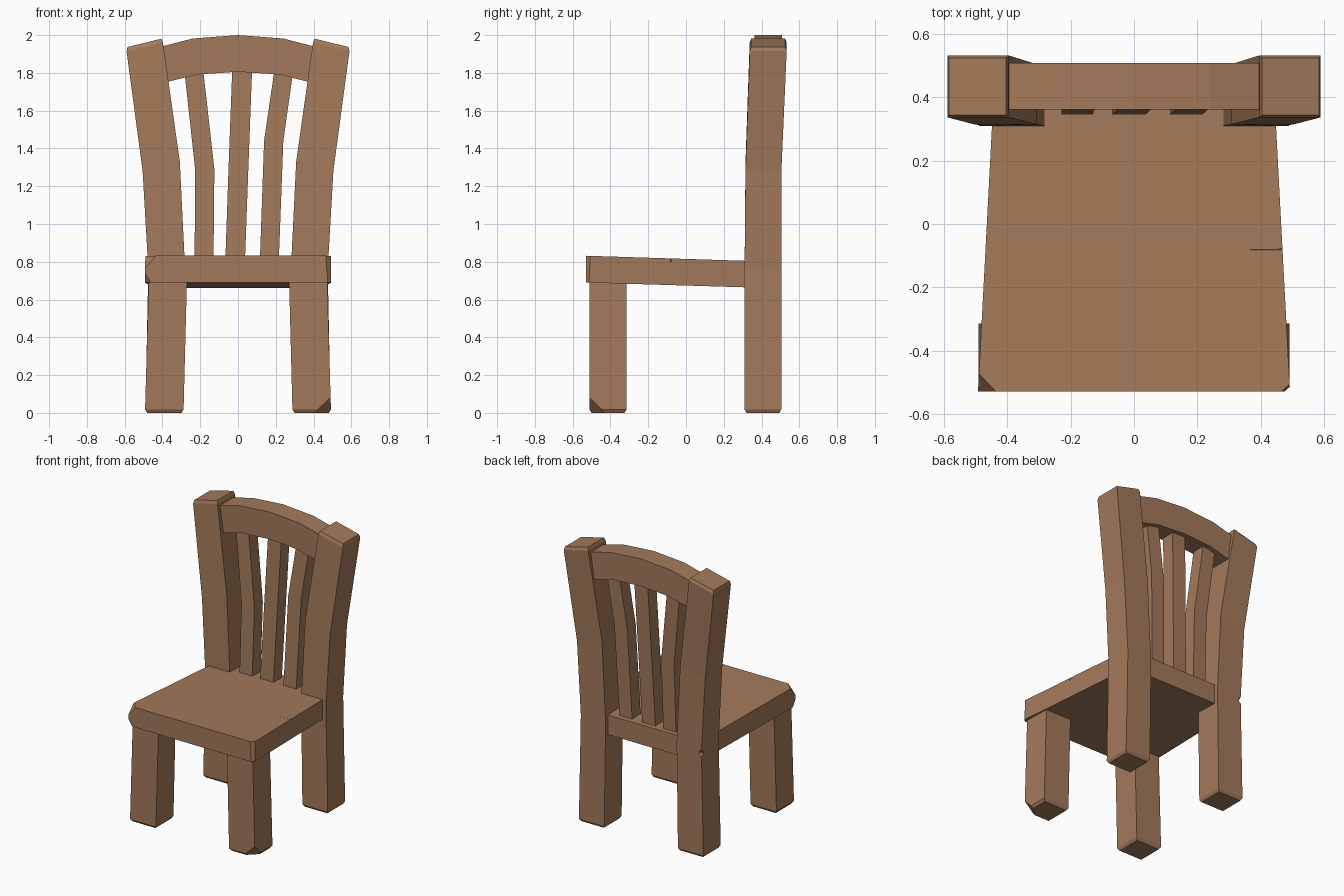
import bpy
import bmesh
from mathutils import Vector

if "Cube" in bpy.data.objects:
    bpy.data.objects.remove(bpy.data.objects["Cube"])

wood = bpy.data.materials.new("brown wood")
wood.diffuse_color = (0.37, 0.195, 0.105, 1.0)
wood.use_nodes = True
wood.node_tree.nodes["Principled BSDF"].inputs["Base Color"].default_value = wood.diffuse_color


def loft(name, rings, chips=()):
    """Skin rings of points, cap both ends, then slice off chipped corners.
    Each chip is three points on its plane plus the corner to remove."""
    bm = bmesh.new()
    loops = [[bm.verts.new(p) for p in ring] for ring in rings]
    n = len(loops[0])
    for a, b in zip(loops, loops[1:]):
        for i in range(n):
            j = (i + 1) % n
            bm.faces.new((a[i], a[j], b[j], b[i]))
    bm.faces.new(loops[0][::-1])
    bm.faces.new(loops[-1])
    for p, q, r, corner in chips:
        p, q, r, corner = map(Vector, (p, q, r, corner))
        no = (q - p).cross(r - p).normalized()
        if no.dot(corner - p) < 0:
            no = -no
        bmesh.ops.bisect_plane(bm, geom=bm.verts[:] + bm.edges[:] + bm.faces[:],
                               plane_co=p, plane_no=no, clear_outer=True)
        bmesh.ops.holes_fill(bm, edges=[e for e in bm.edges if e.is_boundary], sides=0)
    bmesh.ops.recalc_face_normals(bm, faces=bm.faces[:])
    me = bpy.data.meshes.new(name)
    bm.to_mesh(me)
    bm.free()
    me.materials.append(wood)
    ob = bpy.data.objects.new(name, me)
    bpy.context.collection.objects.link(ob)
    return ob


def bar(name, sections, sx=1, chips=()):
    """Upright bar from sections (xa, za, xb, zb, y front, y back)."""
    rings = [[(sx * xa, y0, za), (sx * xb, y0, zb), (sx * xb, y1, zb), (sx * xa, y1, za)]
             for xa, za, xb, zb, y0, y1 in sections]
    return loft(name, rings, chips)


def carve(ob, cutter):
    """Cut a nick out of a part."""
    cutter.hide_render = True
    mod = ob.modifiers.new("nick", 'BOOLEAN')
    mod.operation = 'DIFFERENCE'
    mod.solver = 'EXACT'
    mod.object = cutter
    dg = bpy.context.evaluated_depsgraph_get()
    me = bpy.data.meshes.new_from_object(ob.evaluated_get(dg))
    ob.modifiers.clear()
    ob.data = me
    bpy.data.objects.remove(cutter)


# Seat: tapered, sloping slab with chipped front corners
seat_rings = [[(-w, y, lo), (w, y, lo), (w, y, hi), (-w, y, hi)]
              for y, w, lo, hi in ((-0.53, 0.493, 0.69, 0.832), (0.475, 0.44, 0.66, 0.80))]
seat = loft("seat", seat_rings, [
    ((-0.493, -0.47, 0.83), (-0.435, -0.53, 0.832), (-0.493, -0.53, 0.765), (-0.493, -0.53, 0.832)),
    ((-0.493, -0.50, 0.69), (-0.46, -0.53, 0.69), (-0.493, -0.53, 0.74), (-0.493, -0.53, 0.69)),
    ((0.493, -0.505, 0.83), (0.465, -0.53, 0.83), (0.475, -0.53, 0.69), (0.493, -0.53, 0.83)),
])
# Small crack in the right edge of the seat
carve(seat, loft("crack_cutter", [
    [(0.36, -0.081, 0.80), (0.52, -0.081, 0.80), (0.52, -0.079, 0.80)],
    [(0.36, -0.082, 0.84), (0.52, -0.082, 0.84), (0.52, -0.050, 0.84)]]))

for sx, side in ((-1, "left"), (1, "right")):
    # Front legs, the right one with a chipped toe
    chips = [((0.405, -0.51, 0), (0.49, -0.43, 0), (0.49, -0.51, 0.08),
              (0.49, -0.51, 0))] if sx > 0 else []
    bar("front_leg_" + side, [
        (0.48, 0, 0.30, 0, -0.50, -0.325),
        (0.492, 0.018, 0.288, 0.018, -0.512, -0.315),
        (0.472, 0.72, 0.27, 0.72, -0.51, -0.315)], sx, chips)
    # Back leg and bent back post in one piece
    post = bar("back_post_" + side, [
        (0.48, 0, 0.30, 0, 0.32, 0.495),
        (0.49, 0.018, 0.29, 0.018, 0.31, 0.505),
        (0.475, 0.76, 0.28, 0.76, 0.31, 0.505),
        (0.505, 1.28, 0.308, 1.33, 0.315, 0.505),
        (0.59, 1.915, 0.397, 1.96, 0.337, 0.533),
        (0.585, 1.937, 0.405, 1.981, 0.345, 0.525)], sx)
    if sx < 0:
        # Nick in the rear outer edge at seat height
        carve(post, loft("nick_cutter", [
            [(-0.53, 0.50, 0.69), (-0.53, 0.50, 0.80), (-0.49, 0.54, 0.80), (-0.49, 0.54, 0.69)],
            [(-0.47, 0.483, 0.735), (-0.47, 0.483, 0.745),
             (-0.455, 0.50, 0.745), (-0.455, 0.50, 0.735)]]))

# Back slats: (z, left x, right x) at foot, bend and head
slats = {
    "left": ((0.78, -0.23, -0.13), (1.29, -0.227, -0.125), (1.83, -0.286, -0.186)),
    "middle": ((0.78, -0.068, 0.036), (1.30, -0.05, 0.055), (1.83, -0.03, 0.075)),
    "right": ((0.78, 0.115, 0.215), (1.44, 0.138, 0.24), (1.83, 0.195, 0.295)),
}
for side, pts in slats.items():
    bar("back_slat_" + side, [
        (a, z, b, z, 0.345 + 0.035 * (z - 0.78), 0.44 + 0.035 * (z - 0.78))
        for z, a, b in pts])

# Arched top rail: pairs of top and bottom points swept across
arch = ((0.41, 1.938, 0.41, 1.743), (0.24, 1.982, 0.22, 1.791), (0, 2.0, 0, 1.806))
arch = [(-a, b, -c, d) for a, b, c, d in arch] + list(arch[1::-1])[0:1] + [arch[0]]
loft("top_rail", [[(xt, 0.362, zt), (xt, 0.508, zt), (xb, 0.508, zb), (xb, 0.362, zb)]
                  for xt, zt, xb, zb in arch])
